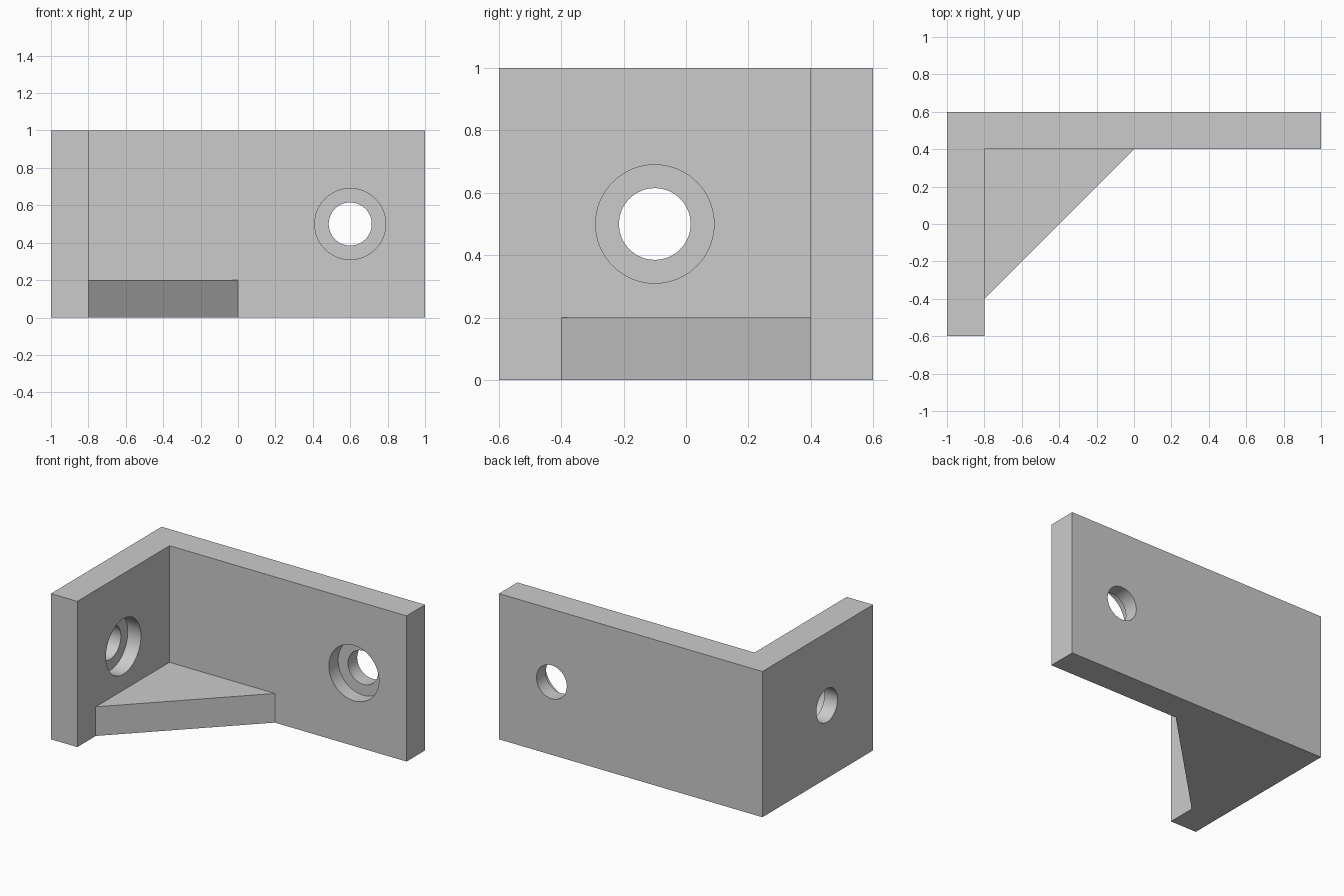
import bpy, bmesh, math
from mathutils import Matrix, Vector

if "Cube" in bpy.data.objects:
    bpy.data.objects.remove(bpy.data.objects["Cube"])

grey = bpy.data.materials.new("plain grey")
grey.diffuse_color = (0.6, 0.6, 0.6, 1)
grey.use_nodes = True
grey.node_tree.nodes["Principled BSDF"].inputs["Base Color"].default_value = grey.diffuse_color


def make_object(name, bm):
    bmesh.ops.recalc_face_normals(bm, faces=bm.faces)
    mesh = bpy.data.meshes.new(name)
    bm.to_mesh(mesh)
    bm.free()
    mesh.materials.append(grey)
    obj = bpy.data.objects.new(name, mesh)
    bpy.context.collection.objects.link(obj)
    return obj


def prism(name, outline, height):
    """Extrude an xy outline up from the floor."""
    bm = bmesh.new()
    face = bm.faces.new([bm.verts.new((x, y, 0)) for x, y in outline])
    top = bmesh.ops.extrude_face_region(bm, geom=[face])["geom"]
    bmesh.ops.translate(bm, vec=(0, 0, height),
                        verts=[v for v in top if isinstance(v, bmesh.types.BMVert)])
    return make_object(name, bm)


def cylinder(name, centre, axis, radius, length):
    bm = bmesh.new()
    turn = Vector((0, 0, 1)).rotation_difference(Vector(axis)).to_matrix().to_4x4()
    bmesh.ops.create_cone(bm, cap_ends=True, segments=64, radius1=radius, radius2=radius,
                          depth=length, matrix=Matrix.Translation(centre) @ turn)
    return make_object(name, bm)


def combine(target, tool, operation):
    mod = target.modifiers.new(tool.name, "BOOLEAN")
    mod.operation, mod.solver, mod.object = operation, "EXACT", tool
    bpy.context.view_layer.objects.active = target
    bpy.ops.object.modifier_apply(modifier=mod.name)
    bpy.data.objects.remove(tool)


# L-shaped upright walls
bracket = prism("angle_bracket", [(-1, -0.6), (-0.8, -0.6), (-0.8, 0.4),
                                  (1, 0.4), (1, 0.6), (-1, 0.6)], 1.0)

# Triangular gusset in the corner, rooted into both walls
gusset = prism("gusset", [(-0.8, -0.4), (0, 0.4), (0, 0.5), (-0.9, 0.5), (-0.9, -0.4)], 0.2)
combine(bracket, gusset, "UNION")

# Counterbored holes: (centre on the inner wall face, direction out of the wall)
for centre, axis in [((0.6, 0.4, 0.5), (0, -1, 0)), ((-0.8, -0.1, 0.5), (1, 0, 0))]:
    combine(bracket, cylinder("bolt_hole", centre, axis, 0.115, 0.8), "DIFFERENCE")
    combine(bracket, cylinder("counterbore", centre, axis, 0.19, 0.2), "DIFFERENCE")

# Smooth hole walls, sharp edges elsewhere
bpy.ops.object.select_all(action="DESELECT")
bracket.select_set(True)
bpy.context.view_layer.objects.active = bracket
bpy.ops.object.shade_smooth_by_angle(angle=math.radians(30))
